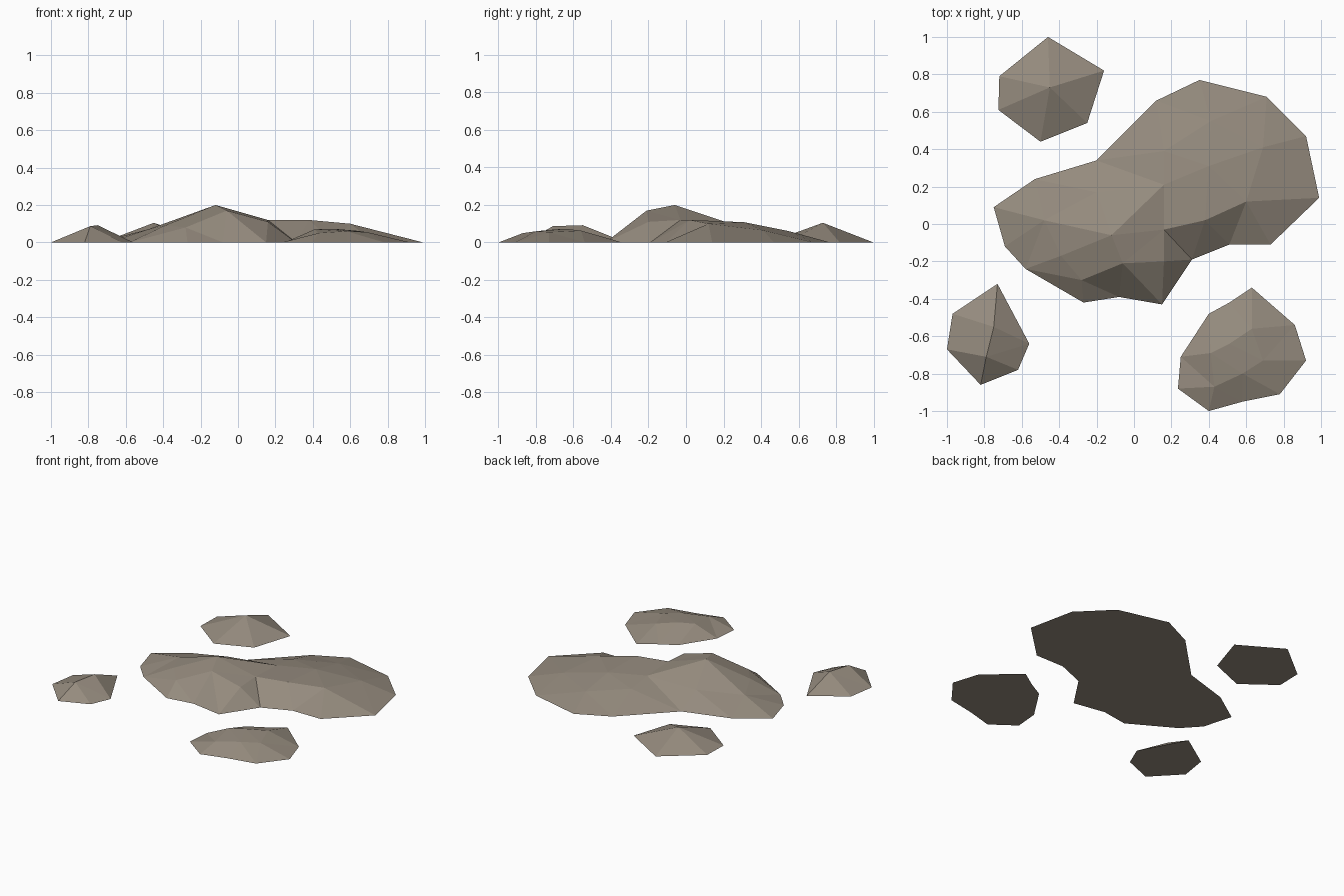
import bpy, bmesh
from mathutils import Vector
from mathutils.geometry import delaunay_2d_cdt

if "Cube" in bpy.data.objects:
    bpy.data.objects.remove(bpy.data.objects["Cube"])

stone = bpy.data.materials.new("warm grey stone")
stone.diffuse_color = (0.30, 0.258, 0.208, 1)
stone.use_nodes = True
stone.node_tree.nodes["Principled BSDF"].inputs["Base Color"].default_value = stone.diffuse_color


def rock(name, outline, tops, ridge):
    """Faceted mound: ground outline, raised points; the first `ridge` tops form a crest."""
    n = len(outline)
    pts = [(x, y, 0.0) for x, y in outline] + tops
    edges = [(i, (i + 1) % n) for i in range(n)]
    edges += [(n + i, n + i + 1) for i in range(ridge - 1)]
    verts, _, faces, origin, _, _ = delaunay_2d_cdt(
        [Vector(p[:2]) for p in pts], edges, [], 1, 1e-5)
    bm = bmesh.new()
    vs = [bm.verts.new((v.x, v.y, pts[o[0]][2] if o else 0)) for v, o in zip(verts, origin)]
    for f in faces:
        bm.faces.new([vs[i] for i in f])
    # flat underside
    bmesh.ops.holes_fill(bm, edges=[e for e in bm.edges if e.is_boundary], sides=0)
    bmesh.ops.recalc_face_normals(bm, faces=bm.faces[:])
    mesh = bpy.data.meshes.new(name)
    bm.to_mesh(mesh)
    bm.free()
    mesh.materials.append(stone)
    bpy.context.collection.objects.link(bpy.data.objects.new(name, mesh))


# large central slab with a peak and a steep front cliff
rock("main_rock",
     [(-.75, .09), (-.69, -.12), (-.58, -.24), (-.27, -.42), (-.08, -.39), (.15, -.43),
      (.31, -.19), (.51, -.11), (.73, -.11), (.99, .14), (.92, .47), (.71, .68),
      (.35, .77), (.12, .66), (-.20, .34), (-.53, .24)],
     [(-.39, -.17, .09), (-.12, -.06, .20), (.16, -.03, .12), (.38, .02, .12), (.60, .12, .10),
      (-.06, -.21, .17), (-.28, -.30, .08), (.16, -.20, .11), (-.48, .02, .07),
      (-.20, .17, .09), (.16, .21, .11), (.40, .31, .108), (.69, .41, .065),
      (.16, .39, .085), (.41, .55, .06)], 5)

# small rocks around it
rock("back_left_rock",
     [(-.46, 1.0), (-.72, .79), (-.725, .61), (-.50, .44), (-.25, .54), (-.16, .82)],
     [(-.45, .73, .105)], 1)
rock("front_left_rock",
     [(-.73, -.32), (-.97, -.48), (-1.0, -.67), (-.82, -.86), (-.62, -.78), (-.56, -.64)],
     [(-.79, -.71, .087), (-.75, -.55, .092)], 2)
rock("front_right_rock",
     [(.63, -.34), (.51, -.42), (.40, -.48), (.25, -.71), (.235, -.88), (.40, -1.0),
      (.58, -.95), (.78, -.91), (.92, -.73), (.86, -.54)],
     [(.41, -.69, .07), (.51, -.64, .073), (.63, -.56, .063),
      (.69, -.73, .055), (.58, -.80, .06), (.43, -.87, .05)], 3)
